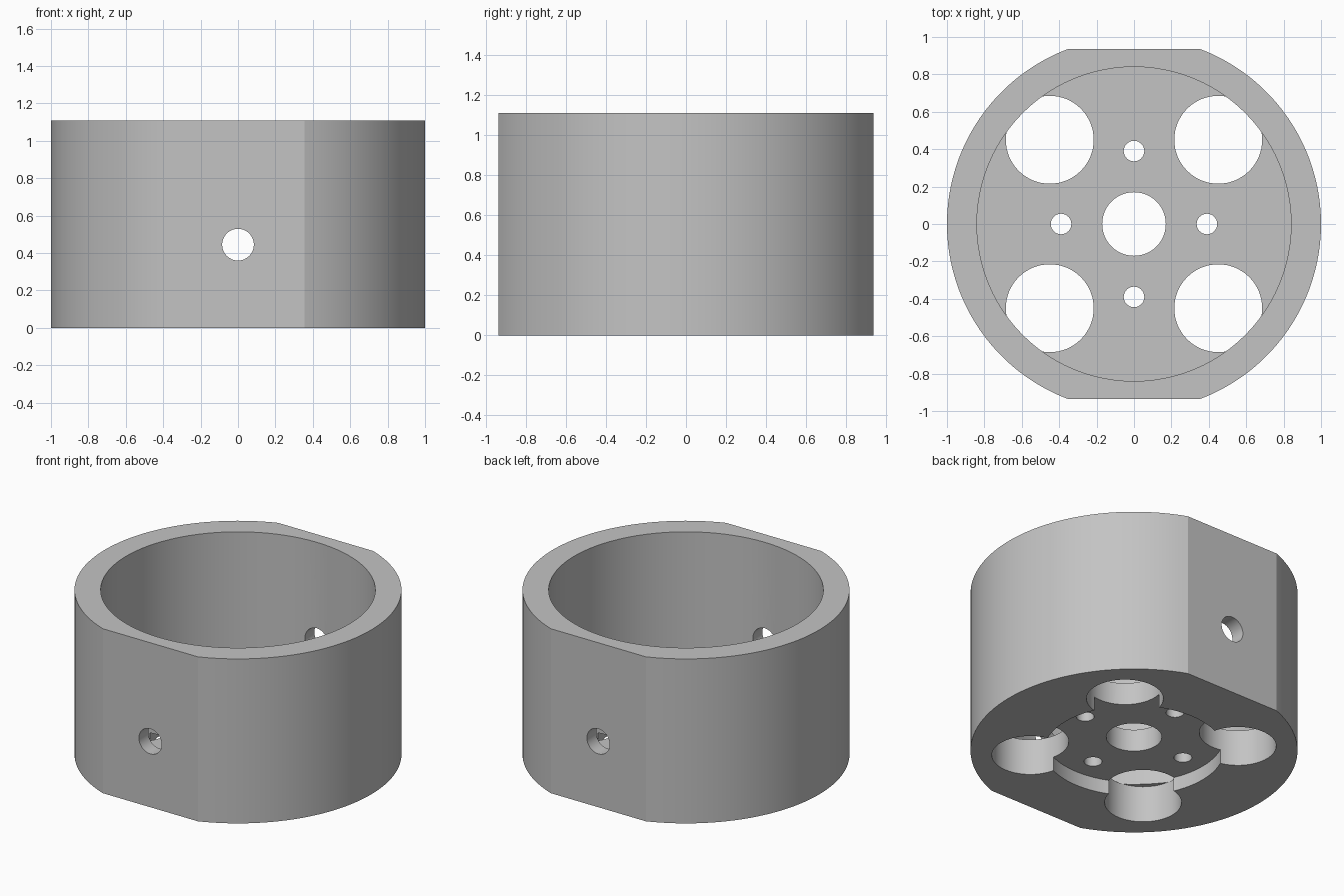
import bpy, bmesh, math
from mathutils import Matrix

if "Cube" in bpy.data.objects:
    bpy.data.objects.remove(bpy.data.objects["Cube"], do_unlink=True)

HEIGHT, FLAT_Y = 1.11, 0.935
BORE_R, FLOOR_Z = 0.84, 0.245
RECESS_R, RECESS_Z = 0.55, 0.095

grey = bpy.data.materials.new("plain grey")
grey.use_nodes = True
colour = (0.55, 0.55, 0.55, 1)
grey.diffuse_color = colour
grey.node_tree.nodes["Principled BSDF"].inputs["Base Color"].default_value = colour


def add_object(name, bm):
    mesh = bpy.data.meshes.new(name)
    bmesh.ops.recalc_face_normals(bm, faces=bm.faces)
    bm.to_mesh(mesh)
    bm.free()
    mesh.materials.append(grey)
    obj = bpy.data.objects.new(name, mesh)
    bpy.context.collection.objects.link(obj)
    return obj


def drill(target, radius, start, end, x=0, y=0, segments=48, turn=Matrix()):
    """Cut a round hole along z, or along another axis given by turn."""
    bm = bmesh.new()
    place = turn @ Matrix.Translation((x, y, (start + end) / 2))
    bmesh.ops.create_cone(bm, cap_ends=True, segments=segments, radius1=radius,
                          radius2=radius, depth=end - start, matrix=place)
    cutter = add_object("hole_cutter", bm)
    cutter.hide_render = True
    mod = target.modifiers.new("hole", "BOOLEAN")
    mod.operation = "DIFFERENCE"
    mod.solver = "EXACT"
    mod.object = cutter
    bpy.context.view_layer.objects.active = target
    bpy.ops.object.modifier_apply(modifier=mod.name)
    bpy.data.objects.remove(cutter, do_unlink=True)


# Round body with two opposite flats
bm = bmesh.new()
half = math.asin(FLAT_Y)
steps = 48
outline = []
for centre in (0, math.pi):
    for i in range(steps + 1):
        a = centre - half + 2 * half * i / steps
        outline.append(bm.verts.new((math.cos(a), math.sin(a), 0)))
base = bm.faces.new(outline)
top = bmesh.ops.extrude_face_region(bm, geom=[base], use_keep_orig=True)
top_verts = [g for g in top["geom"] if isinstance(g, bmesh.types.BMVert)]
bmesh.ops.translate(bm, verts=top_verts, vec=(0, 0, HEIGHT))
housing = add_object("motor_housing", bm)

# Large bore above, shallow recess below
drill(housing, BORE_R, FLOOR_Z, HEIGHT + 0.2, segments=96)
drill(housing, RECESS_R, -0.2, RECESS_Z, segments=96)

# Centre hole, four large openings and four small screw holes
drill(housing, 0.17, -0.2, 0.5)
for i in range(4):
    a = i * math.pi / 2
    drill(housing, 0.055, -0.2, 0.5, 0.39 * math.cos(a), 0.39 * math.sin(a), 32)
    b = a + math.pi / 4
    drill(housing, 0.235, -0.2, FLOOR_Z + 0.002,
          0.637 * math.cos(b), 0.637 * math.sin(b), 64)

# Cross hole through both flats
cross = Matrix.Translation((0, 0, 0.445)) @ Matrix.Rotation(math.pi / 2, 4, "X")
drill(housing, 0.085, -1.2, 1.2, segments=32, turn=cross)

# Smooth round walls, crisp edges
bpy.ops.object.select_all(action="DESELECT")
housing.select_set(True)
bpy.context.view_layer.objects.active = housing
bpy.ops.object.shade_smooth_by_angle(angle=math.radians(15))
